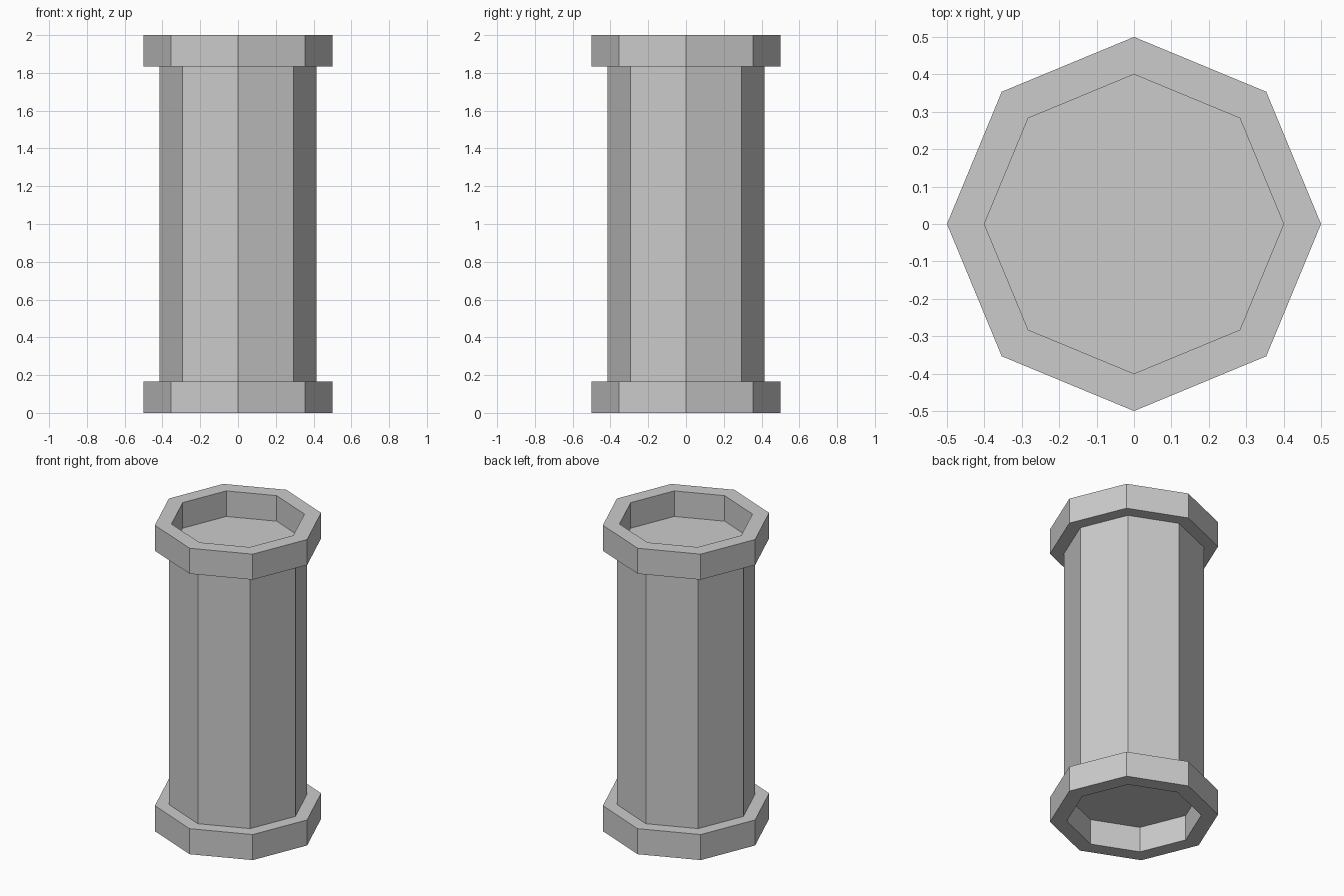
import bpy, bmesh
from math import cos, sin, pi

if "Cube" in bpy.data.objects:
    bpy.data.objects.remove(bpy.data.objects["Cube"])

SIDES = 8
H, COLLAR = 2.0, 0.167           # full height, collar height / recess depth
R_OUT, R_SHAFT, R_IN = 0.5, 0.415, 0.4


def lathe(name, profile):
    """Revolve (radius, z) points into flat sides, capping both ends."""
    bm = bmesh.new()
    rings = [[bm.verts.new((r * cos(2 * pi * i / SIDES), r * sin(2 * pi * i / SIDES), z))
              for i in range(SIDES)] for r, z in profile]
    for a, b in zip(rings, rings[1:]):
        for i in range(SIDES):
            j = (i + 1) % SIDES
            bm.faces.new((a[i], a[j], b[j], b[i]))
    bm.faces.new(rings[0][::-1])
    bm.faces.new(rings[-1])
    bmesh.ops.recalc_face_normals(bm, faces=bm.faces)
    mesh = bpy.data.meshes.new(name)
    bm.to_mesh(mesh)
    bm.free()
    obj = bpy.data.objects.new(name, mesh)
    bpy.context.collection.objects.link(obj)
    return obj


# Lower half: recess floor, recess wall, collar, shaft foot
half = [(R_IN, COLLAR), (R_IN, 0), (R_OUT, 0), (R_OUT, COLLAR), (R_SHAFT, COLLAR)]

# Octagonal column with a recessed collar at each end (upper half mirrored)
lathe("octagonal_column", half + [(r, H - z) for r, z in reversed(half)])
